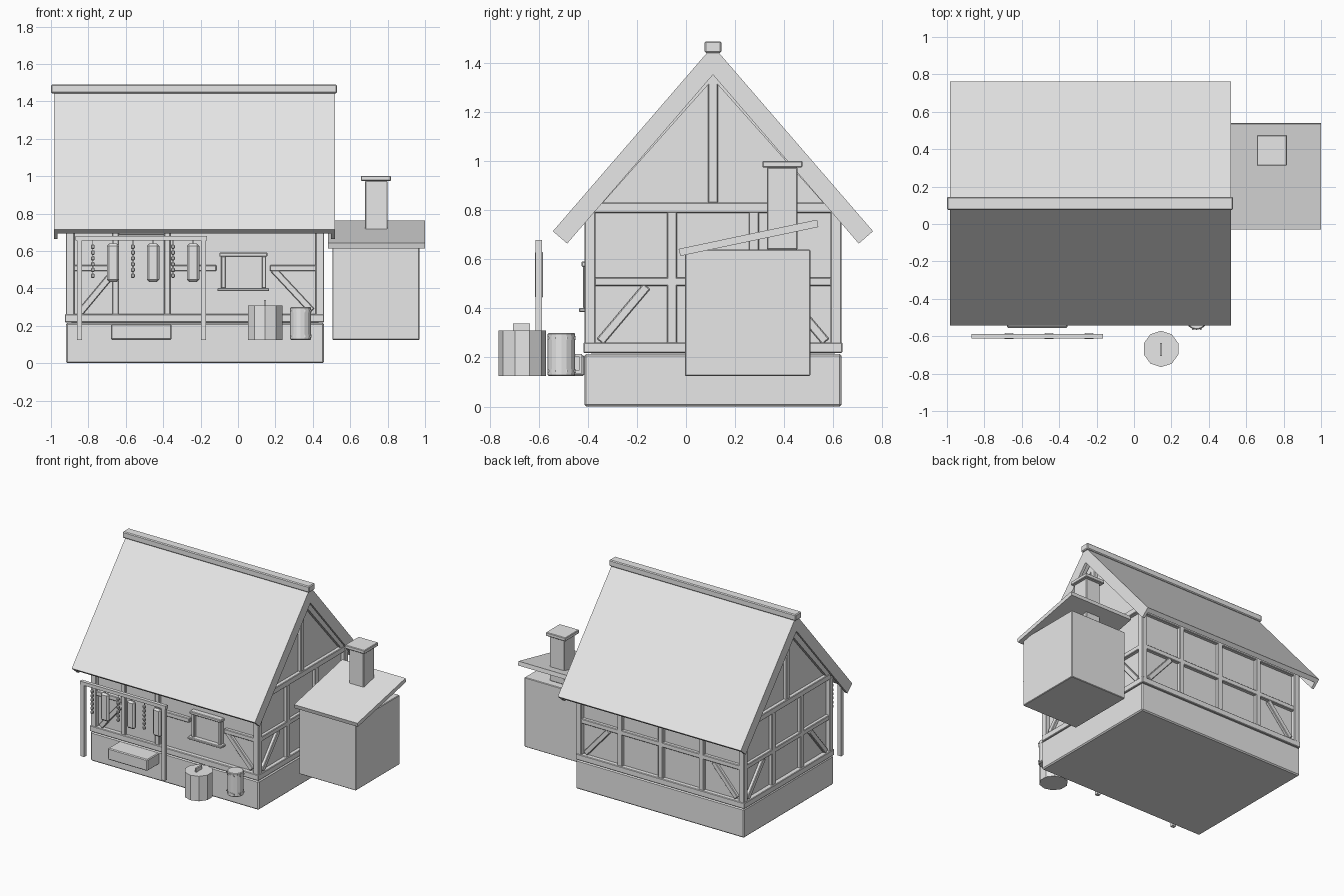
import bpy, bmesh
from math import cos, sin, pi, atan2, hypot, radians
from mathutils import Vector

cube = bpy.data.objects.get("Cube")
if cube:
    bpy.data.objects.remove(cube, do_unlink=True)

grey = bpy.data.materials.new("plain_light_grey")
grey.use_nodes = True
grey.diffuse_color = (0.8, 0.8, 0.8, 1)
grey.node_tree.nodes["Principled BSDF"].inputs["Base Color"].default_value = (0.8, 0.8, 0.8, 1)


def finish(name, bm, bevel=0.0):
    bmesh.ops.recalc_face_normals(bm, faces=bm.faces)
    mesh = bpy.data.meshes.new(name)
    bm.to_mesh(mesh)
    bm.free()
    mesh.materials.append(grey)
    ob = bpy.data.objects.new(name, mesh)
    bpy.context.collection.objects.link(ob)
    if bevel:
        mod = ob.modifiers.new("Bevel", 'BEVEL')
        mod.width, mod.segments = bevel, 1
    return ob


def box(name, xs, ys, zs, bevel=0.004):
    bm = bmesh.new()
    bmesh.ops.create_cube(bm, size=1)
    for v in bm.verts:
        v.co = [(r[0] + r[1]) / 2 + c * (r[1] - r[0]) for c, r in zip(v.co, (xs, ys, zs))]
    return finish(name, bm, bevel)


def prism(name, profile, x0, x1, bevel=0.0):
    """Extrude a (y, z) outline along x."""
    bm = bmesh.new()
    face = bm.faces.new([bm.verts.new((x0, y, z)) for y, z in profile])
    ext = bmesh.ops.extrude_face_region(bm, geom=[face])
    for v in ext["geom"]:
        if isinstance(v, bmesh.types.BMVert):
            v.co.x = x1
    return finish(name, bm, bevel)


def brace(name, a, b, width=0.036, depth=0.025):
    """Slanted timber between two points, in the x-z or y-z plane."""
    a, b = Vector(a), Vector(b)
    ob = box(name, (-width / 2, width / 2), (-depth / 2, depth / 2), (-(b - a).length / 2, (b - a).length / 2))
    d = b - a
    ob.location = (a + b) / 2
    if abs(d.x) > abs(d.y):
        ob.rotation_euler = (0, atan2(d.x, d.z), 0)
    else:
        ob.rotation_euler = (atan2(-d.y, d.z), 0, 0)
        for v in ob.data.vertices:
            v.co.x, v.co.y = v.co.y, v.co.x
        ob.data.flip_normals()
    return ob


def cylinder(name, loc, r, z0, z1, sides, bevel=0.0, r_top=None):
    bm = bmesh.new()
    bmesh.ops.create_cone(bm, cap_ends=True, segments=sides, radius1=r,
                          radius2=r_top or r, depth=z1 - z0)
    ob = finish(name, bm, bevel)
    ob.location = (loc[0], loc[1], (z0 + z1) / 2)
    return ob


X0, X1, Y0, Y1 = -0.92, 0.46, -0.415, 0.635
MID = 0.11
GROUND = 0.125

# Plinth and walls
box("stone_plinth", (X0, X1), (Y0, Y1), (0, 0.215), 0.008)
box("sill_beam", (X0 - 0.005, X1), (Y0 - 0.003, Y1 + 0.003), (0.218, 0.262))
prism("plaster_walls", [(Y0 + 0.03, 0.2), (Y1 - 0.03, 0.2), (Y1 - 0.03, 0.84), (MID, 1.41), (Y0 + 0.03, 0.84)],
      X0 + 0.03, X1 - 0.03)

# Corner posts
for x in (X0, X1 - 0.045):
    for y in (Y0, Y1 - 0.045):
        box("corner_post", (x, x + 0.045), (y, y + 0.045), (0.255, 0.8))

# Side framing, the same on both gables
for side, (a, b) in {"left": (X1 - 0.035, X1 - 0.005), "right": (X0 + 0.005, X0 + 0.035)}.items():
    for y in (-0.057, 0.277):
        box(side + "_wall_post", (a, b), (y - 0.021, y + 0.021), (0.255, 0.795))
    box(side + "_mid_rail", (a, b), (Y0 + 0.04, Y1 - 0.04), (0.492, 0.527))
    box(side + "_tie_beam", (a - 0.003, b + 0.003), (-0.385, 0.605), (0.79, 0.832))
    box(side + "_king_post", (a, b), (MID - 0.02, MID + 0.02), (0.83, 1.36))
    prism(side + "_gable_rafters", [(-0.38, 0.83), (-0.34, 0.83), (MID, 1.335), (0.56, 0.83),
                                    (0.6, 0.83), (MID, 1.4)], a, b)
    m = (a + b) / 2
    for s in (-1, 1):
        brace(side + "_brace", (m, MID + s * 0.46, 0.265), (m, MID + s * 0.27, 0.49))

# Front and back wall plates
for name, y in (("front", Y0 + 0.005), ("back", Y1 - 0.035)):
    box(name + "_wall_plate", (X0, X1), (y, y + 0.03), (0.765, 0.805))

# Back framing
for i in (1, 2, 3):
    x = X0 + 0.02 + i * 0.335
    box("back_post", (x - 0.02, x + 0.02), (Y1 - 0.035, Y1 - 0.005), (0.255, 0.78))
box("back_mid_rail", (X0 + 0.04, X1 - 0.04), (Y1 - 0.035, Y1 - 0.005), (0.492, 0.527))
for s in (-1, 1):
    brace("back_brace", (-0.23 + s * 0.62, Y1 - 0.02, 0.275), (-0.23 + s * 0.43, Y1 - 0.02, 0.49))

# Front framing with the doorway
FY = (Y0 + 0.005, Y0 + 0.035)
for x in (-0.655, -0.378):
    box("door_post", (x - 0.017, x + 0.017), FY, (0.255, 0.78))
box("door_lintel", (-0.64, -0.39), FY, (0.685, 0.72))
box("door_panel", (-0.64, -0.39), (Y0 + 0.022, Y0 + 0.035), (0.26, 0.69), 0)
for a, b in ((X0 + 0.04, -0.67), (-0.365, -0.115), (0.17, X1 - 0.04)):
    box("front_mid_rail", (a, b), FY, (0.492, 0.525))
brace("front_brace", (-0.845, Y0 + 0.02, 0.27), (-0.67, Y0 + 0.02, 0.48))
brace("front_brace", (0.395, Y0 + 0.02, 0.28), (0.19, Y0 + 0.02, 0.5))
box("door_step", (-0.68, -0.355), (-0.555, Y0), (GROUND, 0.21), 0.006)

# Window
WY = (Y0 - 0.005, Y0 + 0.035)
box("window_sill", (-0.11, 0.167), (Y0 - 0.022, Y0 + 0.035), (0.385, 0.402))
box("window_head", (-0.1, 0.157), (Y0 - 0.012, Y0 + 0.035), (0.57, 0.592))
for x in (-0.09, 0.127):
    box("window_jamb", (x, x + 0.024), WY, (0.4, 0.572))
box("window_pane", (-0.07, 0.13), (Y0 + 0.015, Y0 + 0.035), (0.4, 0.572), 0)


# Roof: thin panels, deeper boards on the gable ends and a ridge beam
def chevron(t):
    half, eave, apex = 0.653, 0.715, 1.471
    slope = atan2(apex - eave, half)
    dy, dz = t * sin(slope), t * cos(slope)
    return [(MID - half, eave), (MID, apex), (MID + half, eave), (MID + half - dy, eave - dz),
            (MID, apex - t / cos(slope)), (MID - half + dy, eave - dz)]


prism("roof_panels", chevron(0.032), -0.98, 0.513)
for x in (-0.984, 0.498):
    prism("barge_board", chevron(0.077), x, x + 0.02)
box("ridge_beam", (-1.0, 0.53), (MID - 0.035, MID + 0.035), (1.443, 1.49), 0.006)

# Side shed with chimney
box("shed", (0.505, 0.97), (-0.005, 0.508), (GROUND, 0.64))
prism("shed_roof", [(-0.03, 0.643), (0.535, 0.762), (0.54, 0.732), (-0.023, 0.614)], 0.48, 1.0)
box("chimney", (0.68, 0.8), (0.33, 0.455), (0.64, 0.975))
box("chimney_cap", (0.657, 0.818), (0.312, 0.475), (0.975, 1.002))

# Drying rack with hanging meat and strings of beads
RY = -0.6
for x in (-0.847, -0.185):
    box("rack_post", (x - 0.014, x + 0.014), (RY - 0.013, RY + 0.013), (GROUND, 0.68), 0)
box("rack_rail", (-0.868, -0.165), (RY - 0.013, RY + 0.013), (0.655, 0.68), 0)
for i in range(3):
    x = -0.668 + i * 0.214
    box("hanging_meat", (x - 0.033, x + 0.033), (RY - 0.016, RY + 0.016), (0.435, 0.64), 0.012)
    box("meat_cord", (x - 0.004, x + 0.004), (RY - 0.004, RY + 0.004), (0.635, 0.66), 0)
    x = -0.776 + i * 0.214
    box("string_cord", (x - 0.002, x + 0.002), (RY - 0.002, RY + 0.002), (0.455, 0.66), 0)
    for k in range(6):
        z = 0.468 + k * 0.031
        box("string_bead", (x - 0.01, x + 0.01), (RY - 0.01, RY + 0.01), (z - 0.012, z + 0.012), 0.005)

# Chopping block with a wedge
cylinder("chopping_block", (0.145, -0.668), 0.097, GROUND, 0.31, 10)
box("wedge", (0.139, 0.151), (-0.705, -0.637), (0.3, 0.338), 0)

# Barrel with bands, studs and handle
BX, BY = 0.335, -0.508
cylinder("barrel", (BX, BY), 0.056, GROUND, 0.3, 16, 0.004)
for z in (0.145, 0.28):
    cylinder("barrel_band", (BX, BY), 0.058, z - 0.008, z + 0.008, 16)
    for k in range(8):
        a = pi * (k + 0.5) / 4
        px, py = BX + 0.058 * cos(a), BY + 0.058 * sin(a)
        box("barrel_stud", (px - 0.004, px + 0.004), (py - 0.004, py + 0.004), (z - 0.004, z + 0.004), 0)
for z in (0.135, 0.203):
    box("handle_arm", (BX - 0.008, BX + 0.008), (BY + 0.05, -0.425), (z, z + 0.012), 0)
box("handle_grip", (BX - 0.008, BX + 0.008), (-0.437, -0.425), (0.135, 0.215), 0)
